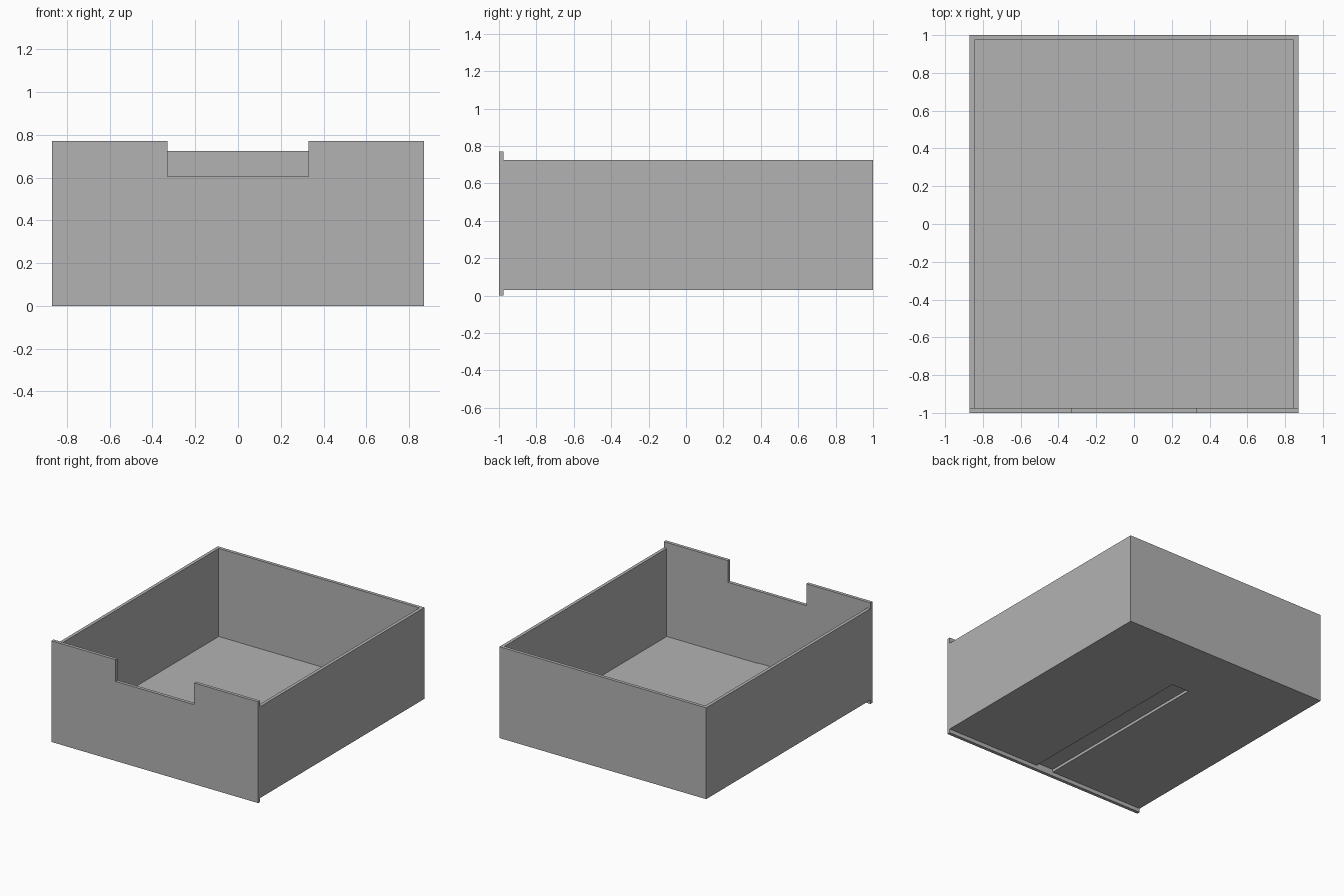
import bpy
import bmesh

if "Cube" in bpy.data.objects:
    bpy.data.objects.remove(bpy.data.objects["Cube"], do_unlink=True)

HALF_W, FRONT, BACK = 0.87, -1.0, 1.0
WALL = 0.025
PANEL_BACK = FRONT + WALL
BASE, RIM = 0.03, 0.725          # underside and top of the tray
FLOOR = BASE + WALL
PANEL_TOP, NOTCH_Z, NOTCH_X = 0.77, 0.605, 0.33
RAIL_X, RAIL_END = 0.073, 0.505

gray = bpy.data.materials.new("plain gray")
gray.use_nodes = True
color = (0.45, 0.45, 0.45, 1)
gray.diffuse_color = color
gray.node_tree.nodes["Principled BSDF"].inputs["Base Color"].default_value = color


def extrude_profile(name, points, lift):
    """Make a solid by sweeping a closed flat outline along a vector."""
    bm = bmesh.new()
    face = bm.faces.new([bm.verts.new(p) for p in points])
    swept = bmesh.ops.extrude_face_region(bm, geom=[face])["geom"]
    verts = [g for g in swept if isinstance(g, bmesh.types.BMVert)]
    bmesh.ops.translate(bm, vec=lift, verts=verts)
    bmesh.ops.recalc_face_normals(bm, faces=bm.faces)
    mesh = bpy.data.meshes.new(name)
    bm.to_mesh(mesh)
    bm.free()
    mesh.materials.append(gray)
    obj = bpy.data.objects.new(name, mesh)
    bpy.context.collection.objects.link(obj)
    return obj


def block(name, half_w, y0, y1, z0, z1):
    outline = [(-half_w, y0, z0), (half_w, y0, z0), (half_w, y1, z0), (-half_w, y1, z0)]
    return extrude_profile(name, outline, (0, 0, z1 - z0))


def combine(target, tool, operation):
    """Apply a boolean with a helper block, then discard the helper."""
    tool.hide_render = True
    mod = target.modifiers.new(operation.lower(), "BOOLEAN")
    mod.object, mod.operation, mod.solver = tool, operation, "EXACT"
    bpy.context.view_layer.objects.active = target
    bpy.ops.object.modifier_apply(modifier=mod.name)
    bpy.data.objects.remove(tool, do_unlink=True)


# Open tray: floor, two sides and a back, with its front left open for the panel
tray = block("drawer_tray", HALF_W, PANEL_BACK, BACK, BASE, RIM)
combine(tray, block("cavity", HALF_W - WALL, FRONT, BACK - WALL, FLOOR, PANEL_TOP), "DIFFERENCE")

# Guide rail: a slim raised strip inside, with a groove beneath it
combine(tray, block("rail_strip", RAIL_X, PANEL_BACK, RAIL_END, BASE + 0.01, FLOOR + 0.004), "UNION")
combine(tray, block("rail_groove", RAIL_X, FRONT, RAIL_END, 0, FLOOR - 0.004), "DIFFERENCE")

# Front panel with a hand notch; it overhangs the tray above and below
half = [(HALF_W, 0), (HALF_W, PANEL_TOP), (NOTCH_X, PANEL_TOP), (NOTCH_X, NOTCH_Z)]
outline = half + [(-x, z) for x, z in reversed(half)]
extrude_profile("front_panel", [(x, FRONT, z) for x, z in outline], (0, WALL, 0))
